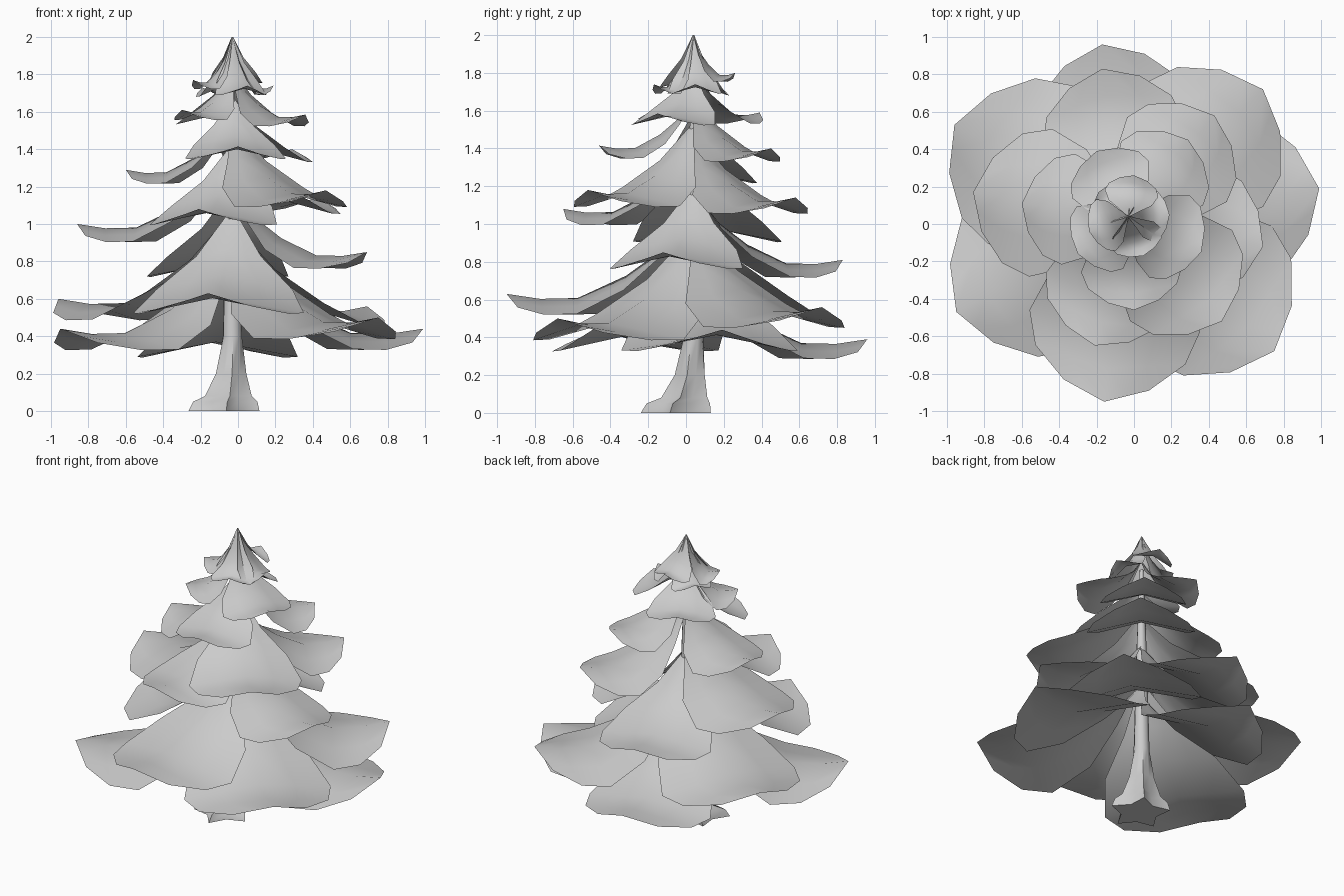
import bpy, bmesh, math
from mathutils import Vector

if "Cube" in bpy.data.objects:
    bpy.data.objects.remove(bpy.data.objects["Cube"])

mat = bpy.data.materials.new("pale grey")
mat.use_nodes = True
grey = (0.6, 0.6, 0.6, 1)
mat.diffuse_color = grey
mat.node_tree.nodes["Principled BSDF"].inputs["Base Color"].default_value = grey

CENTRE = Vector((-0.03, 0.04, 0))


def finish(name, bm, angle):
    bmesh.ops.recalc_face_normals(bm, faces=bm.faces)
    mesh = bpy.data.meshes.new(name)
    bm.to_mesh(mesh)
    bm.free()
    mesh.materials.append(mat)
    obj = bpy.data.objects.new(name, mesh)
    bpy.context.collection.objects.link(obj)
    bpy.ops.object.select_all(action='DESELECT')
    obj.select_set(True)
    bpy.context.view_layer.objects.active = obj
    bpy.ops.object.shade_smooth_by_angle(angle=math.radians(angle))
    return obj


# Bough rows: distance, half-width, ridge height, side drop (fractions)
ROWS = [(0, 0.03, 1, 0), (0.17, 0.38, 0.53, 0.3), (0.36, 0.8, 0.22, 0.65),
        (0.62, 1, -0.05, 0.7), (0.82, 0.88, -0.06, 0.7), (1, 0.5, 0, 0.6)]
COLUMNS = (-1, -0.5, 0, 0.5, 1)


def bough(name, x, y, tip_z, rise=None):
    """Blunt, ridged sheet sweeping down from the trunk with a lifted tip."""
    out = Vector((x, y, 0)) - CENTRE
    length = out.length
    out.normalize()
    side = Vector((-out.y, out.x, 0))
    width = min(0.08 + 0.38 * length, 0.65 * length)
    rise = rise or 0.08 + 0.36 * length
    drop = 0.03 + 0.09 * length
    bm = bmesh.new()
    grid = []
    for dist, wide, height, fall in ROWS:
        row = []
        for u in COLUMNS:
            reach = length * dist * (1 - 0.09 * abs(u))
            p = CENTRE + out * reach + side * (u * wide * width)
            p.z = tip_z + rise * height - drop * fall * abs(u)
            row.append(bm.verts.new(p))
        grid.append(row)
    for a, b in zip(grid, grid[1:]):
        for i in range(len(COLUMNS) - 1):
            bm.faces.new((a[i], b[i], b[i + 1], a[i + 1]))
    obj = finish(name, bm, 50)
    # Keep the upper side facing up
    if sum(p.normal.z for p in obj.data.polygons) < 0:
        obj.data.flip_normals()


# Boughs by tier: tip x, tip y, tip height
TIERS = {
    "lower": [(-0.96, 0.53, 0.6), (-0.95, -0.47, 0.44), (-0.16, -0.95, 0.63),
              (0.75, -0.68, 0.5), (0.99, 0.19, 0.44), (0.69, 0.72, 0.56),
              (-0.17, 0.96, 0.39)],
    "middle": [(-0.86, 0.17, 1.0), (-0.17, 0.83, 0.81), (0.43, 0.58, 1.14),
               (-0.21, -0.65, 1.08), (0.47, -0.52, 1.18), (0.69, -0.12, 0.85)],
    "upper": [(-0.6, 0.11, 1.29), (0.29, 0.45, 1.4), (0.0, -0.46, 1.415),
              (0.36, -0.15, 1.585), (-0.2, 0.39, 1.59), (-0.3, -0.16, 1.61)],
}
for tier, tips in TIERS.items():
    for n, tip in enumerate(tips, 1):
        bough(f"{tier}_bough_{n}", *tip)

# Crown boughs all meet at the pointed top
CROWN = [(0, 0.26, 1.8), (0.19, 0.05, 1.74), (0.05, -0.17, 1.74),
         (-0.24, -0.04, 1.77), (-0.19, 0.17, 1.73)]
for n, (x, y, z) in enumerate(CROWN, 1):
    bough(f"crown_bough_{n}", x, y, z, 2.0 - z)

# Trunk: tapered, with five root lobes flaring at the foot
RINGS = [(0, 0.16, 0.25), (0.05, 0.145, 0.25), (0.08, 0.11, 0.2),
         (0.2, 0.078, 0.1), (0.4, 0.052, 0), (1.1, 0.035, 0), (1.75, 0.012, 0)]
SIDES = 10
bm = bmesh.new()
loops = []
for z, radius, lobe in RINGS:
    flare = max(0, radius - 0.06)
    ring = []
    for i in range(SIDES):
        a = 2 * math.pi * i / SIDES + 0.4
        r = radius * (1 + lobe * (1 if i % 2 else -1))
        ring.append(bm.verts.new((CENTRE.x - 0.5 * flare + r * math.cos(a),
                                  CENTRE.y - 0.8 * flare + r * math.sin(a), z)))
    loops.append(ring)
for a, b in zip(loops, loops[1:]):
    for i in range(SIDES):
        j = (i + 1) % SIDES
        bm.faces.new((a[i], a[j], b[j], b[i]))
bm.faces.new(loops[0][::-1])
bm.faces.new(loops[-1])
finish("trunk", bm, 45)
